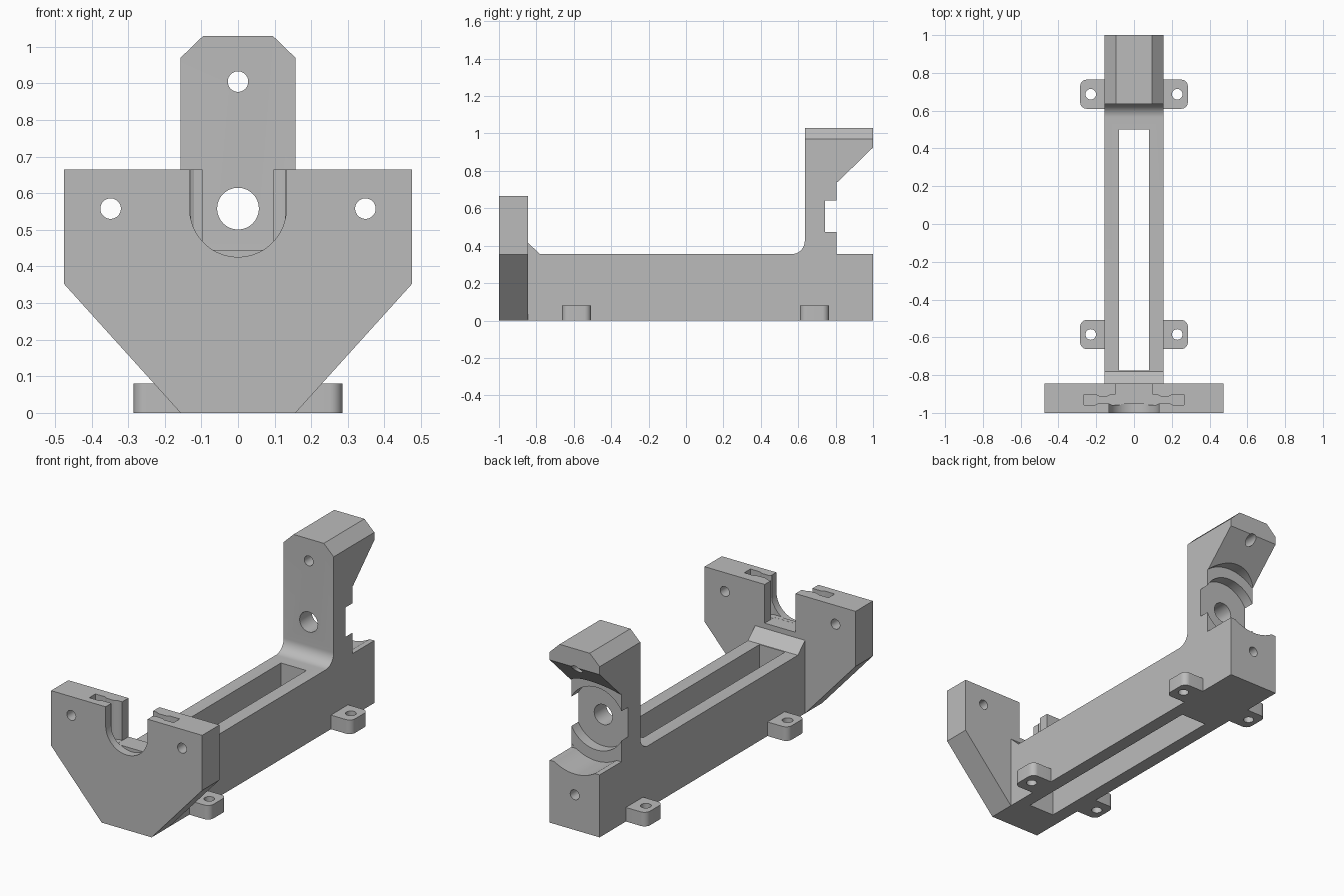
import bpy
import bmesh
from math import sin, cos, pi, radians

if "Cube" in bpy.data.objects:
    bpy.data.objects.remove(bpy.data.objects["Cube"], do_unlink=True)

grey = bpy.data.materials.new("plain grey")
grey.use_nodes = True
colour = (0.5, 0.5, 0.5, 1)
grey.diffuse_color = colour
grey.node_tree.nodes["Principled BSDF"].inputs["Base Color"].default_value = colour


def prism(name, points, axis, start, end):
    """Extrude a flat outline along one axis."""
    place = {"x": lambda p, d: (d, p[0], p[1]),
             "y": lambda p, d: (p[0], d, p[1]),
             "z": lambda p, d: (p[0], p[1], d)}[axis]
    bm = bmesh.new()
    low = [bm.verts.new(place(p, start)) for p in points]
    high = [bm.verts.new(place(p, end)) for p in points]
    bm.faces.new(low)
    bm.faces.new(high)
    n = len(points)
    for i in range(n):
        j = (i + 1) % n
        bm.faces.new((low[i], low[j], high[j], high[i]))
    bmesh.ops.recalc_face_normals(bm, faces=bm.faces)
    mesh = bpy.data.meshes.new(name)
    bm.to_mesh(mesh)
    bm.free()
    mesh.materials.append(grey)
    obj = bpy.data.objects.new(name, mesh)
    bpy.context.collection.objects.link(obj)
    return obj


def arc(cx, cy, r, a0, a1, steps):
    return [(cx + r * cos(radians(a0 + (a1 - a0) * i / steps)),
             cy + r * sin(radians(a0 + (a1 - a0) * i / steps)))
            for i in range(steps + 1)]


def rod(u, v, r, axis, start, end, steps=48):
    return prism("cutter", arc(u, v, r, 0, 360, steps)[:-1], axis, start, end)


def rect(u0, v0, u1, v1):
    return [(u0, v0), (u1, v0), (u1, v1), (u0, v1)]


def mirror_outline(points):
    return points + [(-u, v) for u, v in reversed(points)]


def finish(obj, cutters):
    """Cut the holes, then smooth the round faces."""
    bpy.ops.object.select_all(action="DESELECT")
    obj.select_set(True)
    bpy.context.view_layer.objects.active = obj
    for cutter in cutters:
        cutter.hide_render = True
        mod = obj.modifiers.new("cut", "BOOLEAN")
        mod.operation = "DIFFERENCE"
        mod.solver = "EXACT"
        mod.object = cutter
        bpy.ops.object.modifier_apply(modifier=mod.name)
        bpy.data.objects.remove(cutter, do_unlink=True)
    bpy.ops.object.shade_smooth_by_angle(angle=radians(25))


AXIS_Z = 0.558   # height of the main bore
HALF = 0.157     # half width of the body
SCREW = 0.028

# Front plate with stepped U notch, drop-in slot and two screw holes
plate = prism("front_plate", mirror_outline([(HALF, 0), (0.475, 0.352), (0.475, 0.665)]),
              "y", -1, -0.845)
u_notch = prism("cutter", arc(0, AXIS_Z, 0.132, 180, 360, 40) + [(0.132, 0.8), (-0.132, 0.8)],
                "y", -1.1, -0.953)
rear_notch = prism("cutter", rect(-0.097, 0.445, 0.097, 0.8), "y", -0.93, -0.8)
half_slot = [(0.12, -0.957), (0.14, -0.947), (0.185, -0.947), (0.205, -0.957), (0.265, -0.957)]
half_slot += [(x, -1.859 - y) for x, y in reversed(half_slot)]
slot = prism("cutter", mirror_outline(half_slot), "z", 0.4455, 0.8)
finish(plate, [u_notch, rear_notch, slot]
       + [rod(s * 0.348, AXIS_Z, SCREW, "y", -1.1, -0.7) for s in (-1, 1)])

# Long body and rear post from one side profile
side = [(-0.845, 0), (1, 0), (1, 0.355), (0.805, 0.355), (0.805, 0.735),
        (1, 0.925), (1, 1.03), (0.635, 1.03)]
side += arc(0.565, 0.425, 0.07, 0, -90, 12) + [(-0.78, 0.355), (-0.845, 0.415)]
body = prism("body_and_rear_post", side, "x", -HALF, HALF)
cuts = [prism("cutter", rect(-0.08, -0.775, 0.08, 0.5), "z", -0.1, 0.6)]
for s in (-1, 1):
    cuts.append(prism("cutter", [(s * 0.095, 1.03), (s * 0.095, 1.1), (s * 0.25, 1.1),
                                 (s * 0.25, 0.879), (s * HALF, 0.97)], "y", 0.5, 1.1))
cuts += [
    rod(0, AXIS_Z, 0.24, "y", 0.804, 1.1, 72),      # clearance behind the post
    rod(0, AXIS_Z, 0.178, "y", 0.743, 0.85, 72),    # shallow seat
    rod(0, AXIS_Z, 0.057, "y", 0.55, 0.9),          # main bore
    rod(0, 0.905, SCREW, "y", 0.5, 1.1),            # upper screw hole
    rod(0, 0.2, SCREW, "y", 0.4, 1.1),              # lower screw hole
]
finish(body, cuts)

# Four mounting tabs with rounded outer corners
for side_name, s in (("left", 1), ("right", -1)):
    for end_name, y in (("front", -0.585), ("rear", 0.687)):
        outline = ([(0.155, y - 0.077)] + arc(0.25, y - 0.042, 0.035, -90, 0, 8)
                   + arc(0.25, y + 0.042, 0.035, 0, 90, 8) + [(0.155, y + 0.077)])
        tab = prism(f"{end_name}_{side_name}_tab", [(s * u, v) for u, v in outline], "z", 0, 0.08)
        finish(tab, [rod(s * 0.229, y, SCREW, "z", -0.1, 0.2, 32)])
